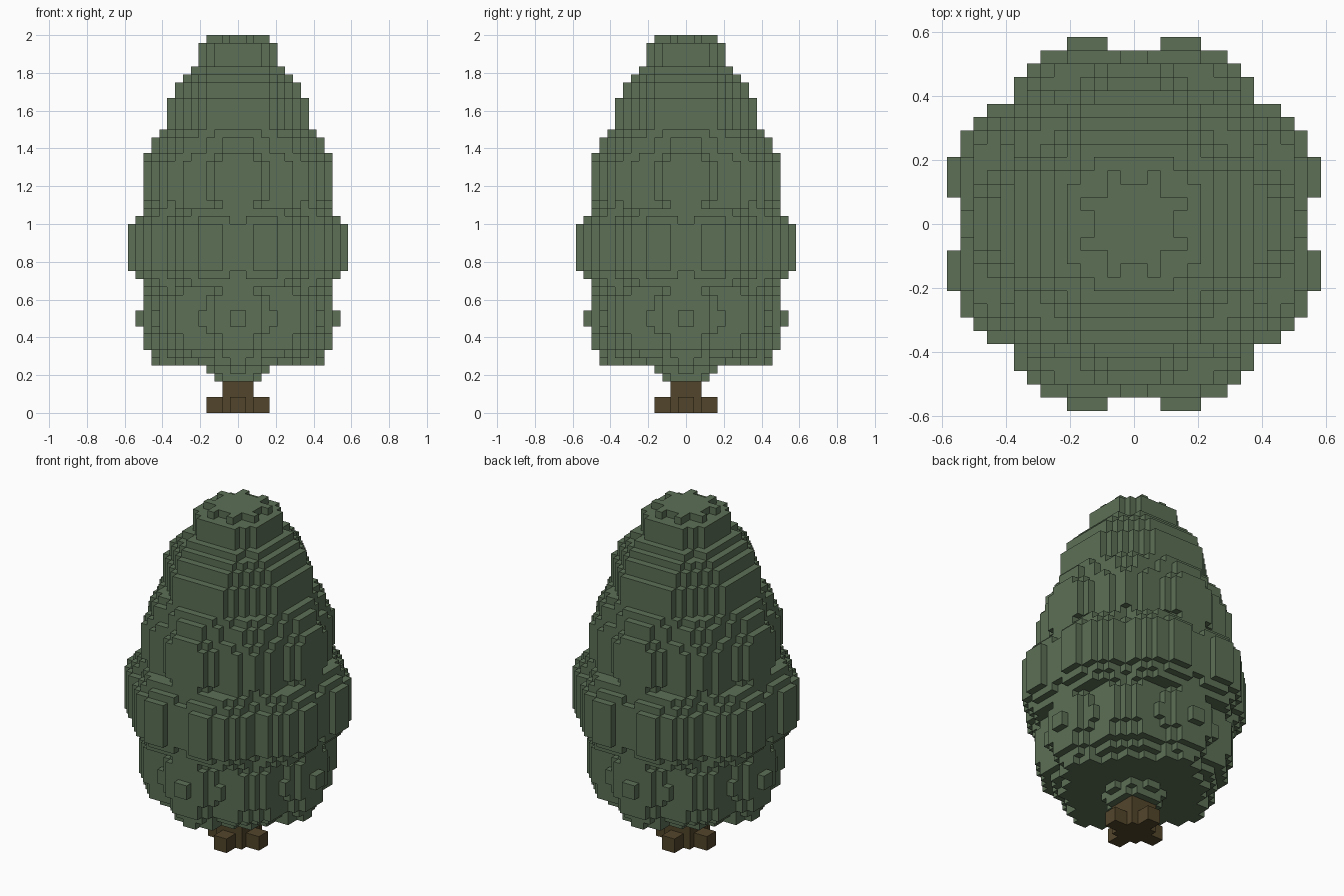
import bpy, bmesh, math
from mathutils import Vector

VOXEL = 2 / 48
REACH = 15

# Foliage tiers: bottom layer, top layer, notch radius, lobe depth, axis bias, lobes on axes?
TIERS = [
    (4, 5, 2.7, 0.4, 0, True), (5, 6, 3.3, 0.5, 0, True),
    (6, 7, 8.8, 1.2, 0.8, True), (7, 8, 9.6, 1.2, 0.4, True),
    (8, 10, 10.7, 1.2, 0, True), (10, 11, 11.1, 1.2, 0, True),
    (11, 13, 11.4, 1.17, 0, True), (13, 15, 11.1, 1.2, 0, True),
    (15, 16, 10.7, 1.2, 0, True),
    (16, 17, 11.8, 1.3, 0, False), (17, 18, 12.2, 1.3, 0, False),
    (18, 24, 13.0, 1.35, 0, False),
    (24, 25, 12.2, 1.3, 0, False), (25, 26, 11.8, 1.3, 0, False),
    (26, 27, 10.7, 1.2, 0, True), (27, 32, 11.0, 1.2, 0, True),
    (32, 33, 10.6, 1.2, 0, True), (33, 35, 10.0, 1.0, 0, True),
    (35, 36, 9.4, 1.0, 0, True),
    (36, 39, 8.6, 1.05, 0, False), (39, 40, 8.3, 1.0, 0, False),
    (40, 42, 7.8, 0.9, 0, False), (42, 43, 6.9, 0.8, 0, False),
    (43, 44, 5.95, 0.8, 0, False), (44, 47, 4.95, 0.8, 0, False),
    (47, 48, 3.1, 0.75, 0, False),
]


def make_material(name, colour):
    mat = bpy.data.materials.new(name)
    mat.use_nodes = True
    mat.diffuse_color = (*colour, 1)
    mat.node_tree.nodes["Principled BSDF"].inputs["Base Color"].default_value = (*colour, 1)
    return mat


def voxel_object(name, cells, mat):
    """Mesh only the exposed sides of a set of unit cells."""
    bm = bmesh.new()
    axes = [Vector(a) for a in ((1, 0, 0), (0, 1, 0), (0, 0, 1))]
    for cell in cells:
        centre = Vector(cell) + Vector((0.5, 0.5, 0.5))
        for i in range(3):
            u, v = axes[(i + 1) % 3] / 2, axes[(i + 2) % 3] / 2
            for sign in (1, -1):
                normal = axes[i] * sign
                if tuple(int(c) for c in Vector(cell) + normal) in cells:
                    continue
                mid = centre + normal / 2
                corners = [mid - u - v, mid + u - v, mid + u + v, mid - u + v][::sign]
                bm.faces.new([bm.verts.new(c * VOXEL) for c in corners])
    bmesh.ops.remove_doubles(bm, verts=bm.verts, dist=VOXEL / 100)
    mesh = bpy.data.meshes.new(name)
    bm.to_mesh(mesh)
    bm.free()
    mesh.materials.append(mat)
    obj = bpy.data.objects.new(name, mesh)
    bpy.context.collection.objects.link(obj)


def lobed_layer(radius, depth, bias, on_axis):
    """Cells of one eight-lobed disc."""
    layer = []
    for x in range(-REACH, REACH):
        for y in range(-REACH, REACH):
            px, py = x + 0.5, y + 0.5
            angle = math.atan2(py, px)
            wave = math.cos(4 * angle) if on_axis else math.sin(4 * angle)
            limit = radius + depth * abs(wave) + bias * math.cos(4 * angle)
            if math.hypot(px, py) <= limit:
                layer.append((x, y))
    return layer


def block(hx, hy, height):
    return {(x, y, z) for x in range(-hx, hx) for y in range(-hy, hy) for z in range(height)}


if "Cube" in bpy.data.objects:
    bpy.data.objects.remove(bpy.data.objects["Cube"], do_unlink=True)

leaf_green = make_material("leaf_green", (0.107, 0.160, 0.092))
bark_brown = make_material("bark_brown", (0.085, 0.060, 0.024))

# Foliage: stacked tiers with alternating lobes
foliage = set()
for low, high, radius, depth, bias, on_axis in TIERS:
    layer = lobed_layer(radius, depth, bias, on_axis)
    foliage |= {(x, y, z) for x, y in layer for z in range(low, high)}
voxel_object("foliage", foliage, leaf_green)

# Trunk with four root stubs
voxel_object("trunk", block(2, 2, 4) | block(4, 1, 2) | block(1, 4, 2), bark_brown)
